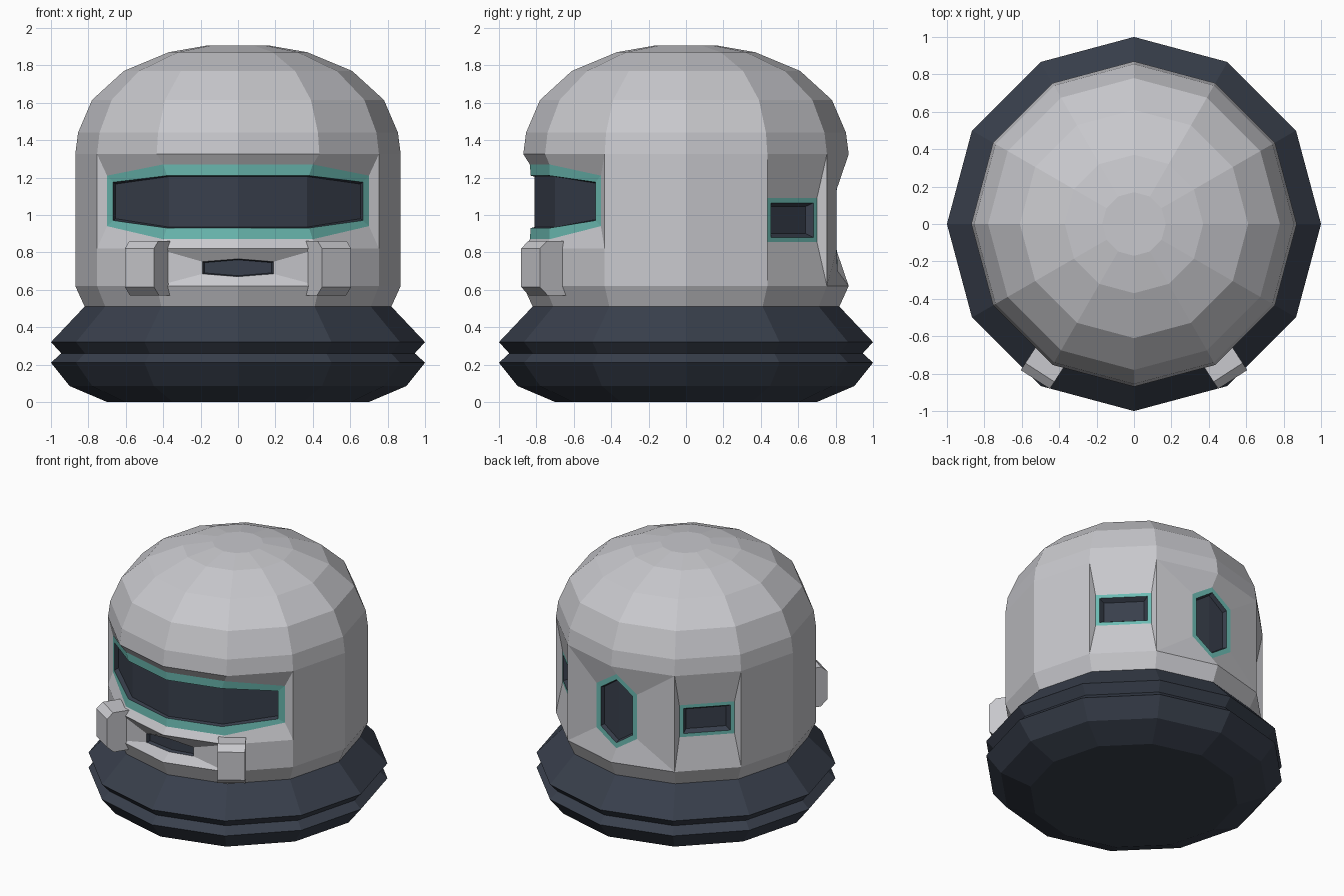
import bpy
from math import sin, cos, pi, radians
from mathutils import Vector

if "Cube" in bpy.data.objects:
    bpy.data.objects.remove(bpy.data.objects["Cube"])


def material(name, color):
    mat = bpy.data.materials.new(name)
    mat.use_nodes = True
    mat.diffuse_color = (*color, 1)
    mat.node_tree.nodes["Principled BSDF"].inputs["Base Color"].default_value = (*color, 1)
    return mat


SHELL, DARK, TRIM = range(3)
MATERIALS = [
    material("shell grey", (0.58, 0.58, 0.61)),
    material("dark navy", (0.04, 0.05, 0.072)),
    material("teal trim", (0.15, 0.50, 0.45)),
]


def build(name, verts, faces, colors):
    mesh = bpy.data.meshes.new(name)
    mesh.from_pydata(verts, [], faces)
    for mat in MATERIALS:
        mesh.materials.append(mat)
    for poly, color in zip(mesh.polygons, colors):
        poly.material_index = color
    obj = bpy.data.objects.new(name, mesh)
    bpy.context.collection.objects.link(obj)
    return obj


SIDES = 12


def lathe(name, profile, color, skip=lambda band, sector: False, caps=()):
    """Spin a (radius, height) profile into a twelve sided shell."""
    verts = [(r * cos(2 * pi * i / SIDES), r * sin(2 * pi * i / SIDES), z)
             for r, z in profile for i in range(SIDES)]
    faces = []
    for band in range(len(profile) - 1):
        for i in range(SIDES):
            if not skip(band, i):
                a, b = band * SIDES, (band + 1) * SIDES
                j = (i + 1) % SIDES
                faces.append((a + i, a + j, b + j, b + i))
    if "bottom" in caps:
        faces.append(tuple(reversed(range(SIDES))))
    if "top" in caps:
        faces.append(tuple(range(len(verts) - SIDES, len(verts))))
    return build(name, verts, faces, [color] * len(faces))


def panel(name, azimuth, loops, strip_colors):
    """Nested loops facing one direction. Each loop is half its columns
    (sideways, outward, low, high), from the middle out, and is mirrored."""
    a = radians(azimuth)
    out, side = Vector((cos(a), sin(a), 0)), Vector((-sin(a), cos(a), 0))
    verts, faces, colors = [], [], []
    for half in loops:
        columns = [(-u, d, lo, hi) for u, d, lo, hi in reversed(half) if u > 0] + half
        point = lambda u, d, z: out * d + side * u + Vector((0, 0, z))
        verts += [point(u, d, lo) for u, d, lo, hi in columns]
        verts += [point(u, d, hi) for u, d, lo, hi in reversed(columns)]
    n = len(columns)
    size = 2 * n
    for k in range(len(loops) - 1):
        for i in range(size):
            j = (i + 1) % size
            faces.append((k * size + i, k * size + j, (k + 1) * size + j, (k + 1) * size + i))
            colors.append(strip_colors[k])
    last = (len(loops) - 1) * size
    for i in range(n - 1):
        faces.append((last + i, last + i + 1, last + size - 2 - i, last + size - 1 - i))
        colors.append(DARK)
    return build(name, verts, faces, colors)


# Neck ring
lathe("neck_ring",
      [(0.70, 0), (0.90, 0.085), (1.0, 0.21), (0.945, 0.26), (1.0, 0.32), (0.82, 0.51)],
      DARK, caps=("bottom", "top"))

# Domed shell, left open where the recessed panels sit
R, LOW, SPLIT, HIGH = 0.87, 0.62, 0.82, 1.325


def opening(band, sector):
    back = 1 <= sector <= 4
    if band == 1:
        return back or sector in (8, 9)
    return band == 2 and (back or 7 <= sector <= 10)


lathe("helmet_shell",
      [(0.82, 0.51), (R, LOW), (R, SPLIT), (R, HIGH), (0.855, 1.44),
       (0.78, 1.615), (0.61, 1.77), (0.37, 1.87), (0.17, 1.905)],
      SHELL, skip=opening, caps=("top",))

# Corner positions of the shell, seen square on to a corner
NEAR, FAR = R * sin(pi / 6), R * cos(pi / 6)
STRIPS = [SHELL, TRIM, DARK]

# Wide visor
panel("visor", -90, [
    [(0, R, SPLIT, HIGH), (NEAR, FAR, SPLIT, HIGH), (FAR, NEAR, SPLIT, HIGH)],
    [(0, 0.835, 0.87, 1.27), (0.40, 0.73, 0.87, 1.27), (0.70, 0.455, 0.94, 1.21)],
    [(0, 0.83, 0.93, 1.21), (0.38, 0.73, 0.93, 1.21), (0.667, 0.485, 0.97, 1.175)],
    [(0, 0.81, 0.935, 1.205), (0.37, 0.70, 0.935, 1.205), (0.655, 0.455, 0.98, 1.165)],
], STRIPS)

# Mouth vent
panel("mouth_vent", -90, [
    [(0, R, LOW, SPLIT), (NEAR, FAR, LOW, SPLIT)],
    [(0, 0.80, 0.67, 0.765), (0.19, 0.79, 0.685, 0.75)],
    [(0, 0.77, 0.675, 0.76), (0.18, 0.765, 0.69, 0.745)],
], [SHELL, DARK])

# Tall rear window
panel("rear_window", 90, [
    [(0, R, LOW, HIGH), (NEAR, FAR, LOW, HIGH)],
    [(0, 0.81, 0.70, 1.245), (0.165, 0.805, 0.81, 1.135)],
    [(0, 0.81, 0.74, 1.205), (0.13, 0.805, 0.83, 1.115)],
    [(0, 0.78, 0.75, 1.195), (0.12, 0.775, 0.835, 1.11)],
], STRIPS)

# Small windows either side of the rear one
FLAT, HALF = R * cos(pi / 12), R * sin(pi / 12)
for name, azimuth in (("left_window", 45), ("right_window", 135)):
    panel(name, azimuth, [
        [(HALF, FLAT, LOW, HIGH)],
        [(0.187, 0.803, 0.855, 1.09)],
        [(0.16, 0.803, 0.88, 1.065)],
        [(0.135, 0.77, 0.90, 1.045)],
    ], STRIPS)

# Chamfered cheek blocks
profile = [(0.72, 0.57), (0.935, 0.57), (0.985, 0.615), (0.985, 0.82), (0.94, 0.86), (0.72, 0.86)]
for name, sign in (("left_cheek_block", 1), ("right_cheek_block", -1)):
    out = Vector((0.542 * sign, -0.84, 0))
    side = Vector((0.84 * sign, 0.542, 0))
    verts = [out * d + side * u + Vector((0, 0, z)) for u in (-0.10, 0.085) for d, z in profile]
    n = len(profile)
    faces = [(i, (i + 1) % n, n + (i + 1) % n, n + i) for i in range(n)]
    faces += [tuple(reversed(range(n))), tuple(range(n, 2 * n))]
    if sign < 0:
        faces = [f[::-1] for f in faces]
    build(name, verts, faces, [SHELL] * len(faces))
